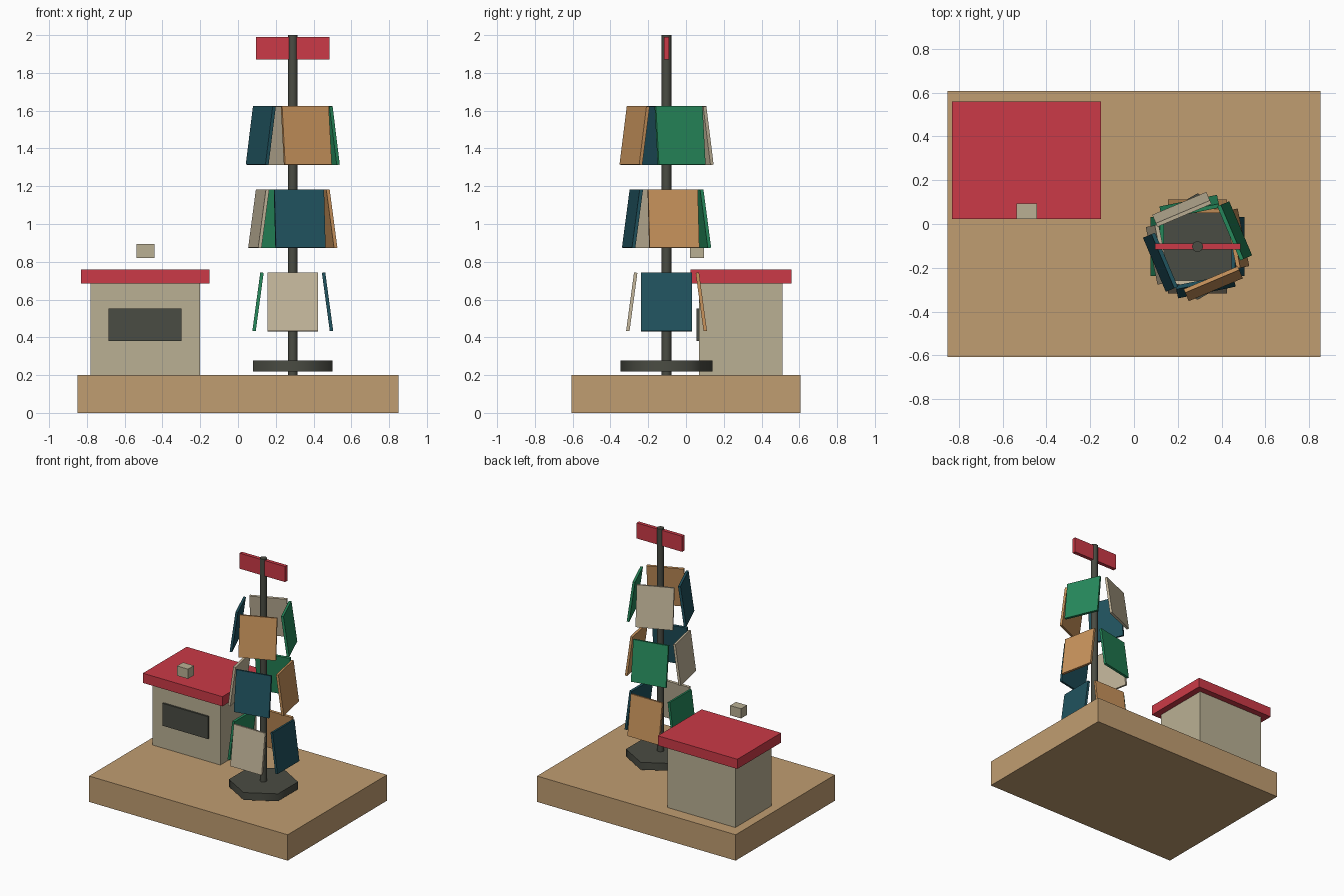
import bpy, math
from mathutils import Matrix

if "Cube" in bpy.data.objects:
    bpy.data.objects.remove(bpy.data.objects["Cube"])


def material(name, rgb):
    lin = [((c / 255 + 0.055) / 1.055) ** 2.4 for c in rgb]
    m = bpy.data.materials.new(name)
    m.diffuse_color = (*lin, 1)
    m.use_nodes = True
    m.node_tree.nodes["Principled BSDF"].inputs["Base Color"].default_value = m.diffuse_color
    return m


TAN = material("tan", (192, 157, 113))
STONE = material("stone", (186, 176, 148))
RED = material("red", (203, 58, 71))
DARK = material("dark", (74, 76, 67))
CREAM = material("cream", (195, 182, 155))
TEAL = material("teal", (32, 82, 94))
OCHRE = material("ochre", (200, 147, 92))
GREEN = material("green", (38, 138, 92))


def finish(name, mat):
    ob = bpy.context.object
    ob.name = ob.data.name = name
    ob.data.materials.append(mat)
    return ob


def box(name, lo, hi, mat):
    bpy.ops.mesh.primitive_cube_add(size=1)
    ob = finish(name, mat)
    size = [b - a for a, b in zip(lo, hi)]
    mid = [(a + b) / 2 for a, b in zip(lo, hi)]
    ob.data.transform(Matrix.Diagonal((*size, 1)))
    ob.location = mid
    return ob


def prism(name, sides, radius, z0, z1, mat):
    bpy.ops.mesh.primitive_cylinder_add(vertices=sides, radius=radius, depth=z1 - z0,
                                        location=(PX, PY, (z0 + z1) / 2))
    ob = finish(name, mat)
    bpy.ops.object.shade_smooth_by_angle(angle=math.radians(65))
    return ob


PX, PY = 0.29, -0.103  # centre of the display stand

# Ground slab
box("ground_slab", (-0.85, -0.607, 0), (0.85, 0.607, 0.2), TAN)

# Kiosk with overhanging roof, window and floating vent block
box("kiosk_body", (-0.78, 0.07, 0.2), (-0.2, 0.51, 0.69), STONE)
box("kiosk_roof", (-0.83, 0.023, 0.685), (-0.15, 0.558, 0.76), RED)
box("kiosk_window", (-0.685, 0.056, 0.38), (-0.298, 0.082, 0.553), DARK)
box("roof_vent", (-0.537, 0.022, 0.82), (-0.443, 0.094, 0.895), STONE)

# Stand: pole, hexagonal foot and sign board
prism("pole", 8, 0.026, 0.2, 2.0, DARK)
prism("stand_foot", 6, 0.243, 0.22, 0.277, DARK)
box("sign_board", (0.095, PY - 0.014, 1.87), (0.485, PY + 0.014, 1.99), RED)

# Three tiers of four leaning panels, each tier turned a little further
colours = [CREAM, TEAL, OCHRE, GREEN]
for tier in range(3):
    for side in range(4):
        panel = box(f"panel_{tier + 1}_{side + 1}", (-0.134, -0.009, -0.156),
                    (0.134, 0.009, 0.156), colours[(tier + side) % 4])
        turn = side * math.pi / 2 + tier * 0.2
        panel.matrix_world = (Matrix.Translation((PX, PY, 0.588 + tier * 0.44))
                              @ Matrix.Rotation(turn, 4, 'Z')
                              @ Matrix.Translation((0, -0.184, 0))
                              @ Matrix.Rotation(math.radians(-7.7), 4, 'X'))
